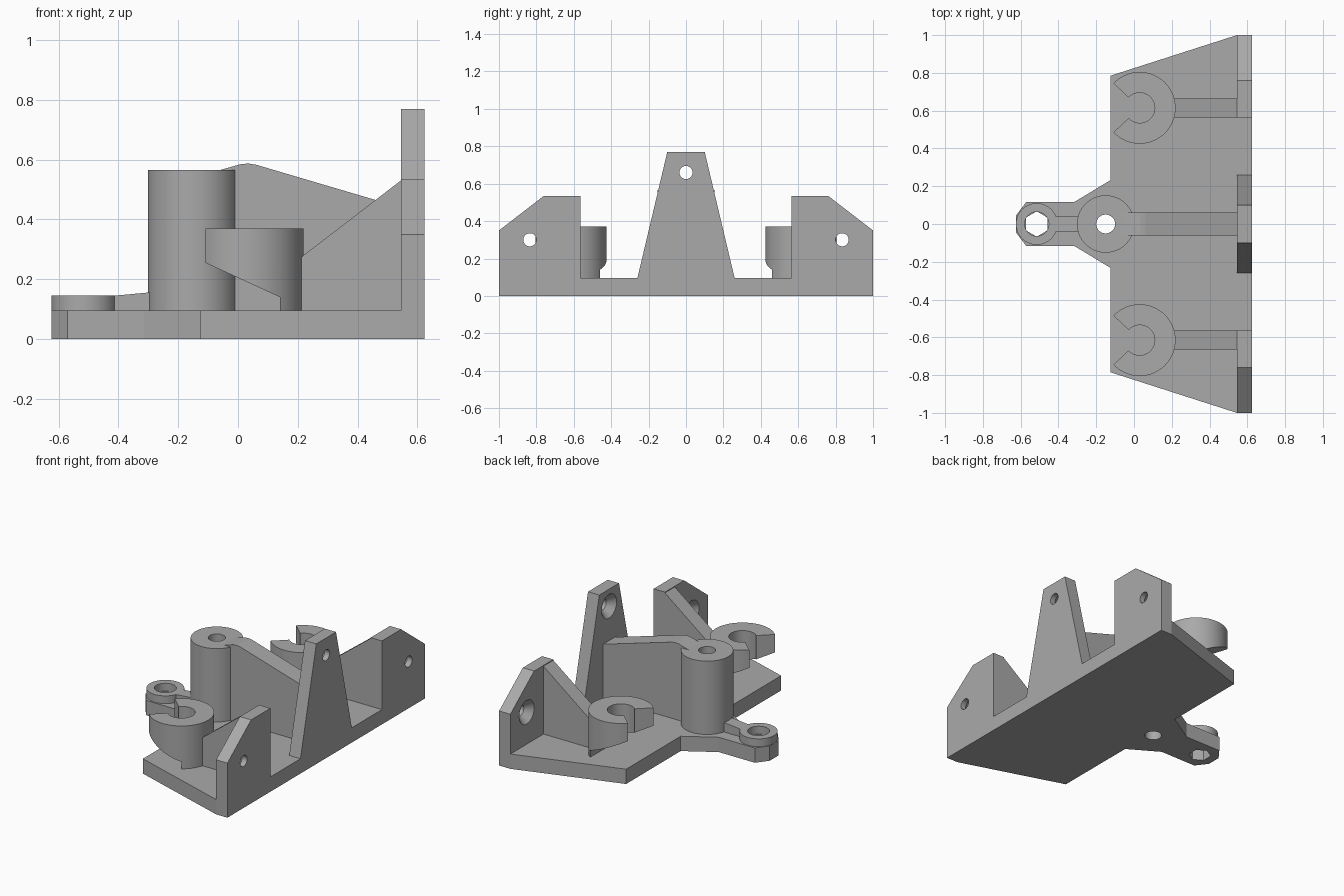
import bpy, bmesh, math
from mathutils import Vector

default = bpy.data.objects.get("Cube")
if default:
    bpy.data.objects.remove(default)

grey = bpy.data.materials.new("plain grey")
grey.use_nodes = True
COLOUR = (0.4, 0.4, 0.4, 1)
grey.diffuse_color = COLOUR
grey.node_tree.nodes["Principled BSDF"].inputs["Base Color"].default_value = COLOUR

AXES = {"x": lambda a, b, c: (c, a, b),
        "y": lambda a, b, c: (a, c, b),
        "z": lambda a, b, c: (a, b, c)}


def prism(name, outline, low, high, axis="z", top_outline=None):
    """Extrude a 2D outline along an axis, optionally tapering to another outline."""
    place = AXES[axis]
    bm = bmesh.new()
    start = [bm.verts.new(place(a, b, low)) for a, b in outline]
    end = [bm.verts.new(place(a, b, high)) for a, b in (top_outline or outline)]
    bm.faces.new(start)
    bm.faces.new(end)
    n = len(start)
    for i in range(n):
        j = (i + 1) % n
        bm.faces.new((start[i], start[j], end[j], end[i]))
    bmesh.ops.recalc_face_normals(bm, faces=bm.faces)
    mesh = bpy.data.meshes.new(name)
    bm.to_mesh(mesh)
    bm.free()
    mesh.materials.append(grey)
    obj = bpy.data.objects.new(name, mesh)
    bpy.context.collection.objects.link(obj)
    return obj


def arc(centre, radius, start=0, end=360, steps=48):
    """Points on an arc; a full turn leaves out the repeated last point."""
    count = steps if end - start == 360 else steps + 1
    angles = [math.radians(start + (end - start) * i / steps) for i in range(count)]
    return [(centre[0] + radius * math.cos(t), centre[1] + radius * math.sin(t)) for t in angles]


def cut(obj, *cutters):
    """Subtract the cutters from the object and remove them."""
    for cutter in cutters:
        mod = obj.modifiers.new("cut", "BOOLEAN")
        mod.operation = "DIFFERENCE"
        mod.solver = "EXACT"
        mod.object = cutter
    evaluated = obj.evaluated_get(bpy.context.evaluated_depsgraph_get())
    mesh = bpy.data.meshes.new_from_object(evaluated)
    obj.modifiers.clear()
    obj.data = mesh
    for cutter in cutters:
        bpy.data.objects.remove(cutter)


def smooth(obj):
    bpy.ops.object.select_all(action="DESELECT")
    obj.select_set(True)
    bpy.context.view_layer.objects.active = obj
    bpy.ops.object.shade_smooth_by_angle(angle=math.radians(30))


def mirrored(half):
    return half + [(a, -b) for a, b in reversed(half)]


FLOOR, WALL, BACK = 0.095, 0.545, 0.625
POST, EYE = (-0.15, 0), (-0.515, 0)

# Base plate with the post hole and a hexagonal nut pocket
base = prism("base_plate", mirrored([(WALL, 1), (-0.125, 0.785), (-0.125, 0.232),
             (-0.315, 0.117), (-0.57, 0.117), (-0.625, 0.045)]), 0, FLOOR)
cut(base, prism("post_cutter", arc(POST, 0.05), -0.1, 0.3),
    prism("nut_cutter", arc(EYE, 0.067, 30, 390, 6), -0.1, 0.3))
smooth(base)

# Upright wall with three tabs
half_wall = [(1, 0), (1, 0.35), (0.76, 0.535), (0.565, 0.535),
             (0.565, FLOOR), (0.26, FLOOR), (0.1, 0.77)]
wall = prism("back_wall", half_wall + [(-y, z) for y, z in reversed(half_wall)], WALL, BACK, "x")
cutters = []
for centre in ((0, 0.66), (0.835, 0.3), (-0.835, 0.3)):
    cutters.append(prism("screw_cutter", arc(centre, 0.035), 0.5, 0.7, "x"))
    cutters.append(prism("countersink_cutter", arc(centre, 0.08), WALL - 0.005, WALL + 0.045, "x",
                         arc(centre, 0.035)))
cut(wall, *cutters)
smooth(wall)

# Central post and front eyelet
for name, centre, radius, hole, top in (("centre_post", POST, 0.152, 0.05, 0.565),
                                        ("front_eyelet", EYE, 0.11, 0.064, 0.145)):
    tube = prism(name, arc(centre, radius, steps=64), FLOOR, top)
    cut(tube, prism("bore_cutter", arc(centre, hole), 0, 1))
    smooth(tube)

# Web joining the post to the wall
web = prism("centre_web", [(-0.01, FLOOR), (WALL, FLOOR), (WALL, 0.44), (0.46, 0.465),
            (0.06, 0.583), (0.035, 0.587), (0.01, 0.585), (-0.06, 0.565), (-0.06, 0.5),
            (-0.01, 0.5)], -0.06, 0.06, "y")

# Short bridge joining the post to the eyelet
prism("eyelet_bridge", [(-0.42, FLOOR), (-0.28, FLOOR), (-0.28, 0.157), (-0.42, 0.144)],
      -0.04, 0.04, "y")

# Open clamps on a cut-away foot, each with a sloping web
for side, sign in (("left", 1), ("right", -1)):
    y = 0.615 * sign
    centre = (0.03, y)
    ring = arc(centre, 0.19, -137, 137, 56) + arc(centre, 0.08, -137, 137, 40)[::-1]
    clamp = prism(side + "_clamp", ring, FLOOR, 0.37)
    cut(clamp, prism("foot_cutter", [(-0.3, 0), (0.14, 0), (0.14, 0.14), (-0.11, 0.255),
                     (-0.3, 0.342)], y - 0.3, y + 0.3, "y"))
    smooth(clamp)
    prism(side + "_web", [(0.2, FLOOR), (WALL, FLOOR), (WALL, 0.53), (0.2, 0.265)],
          y - 0.05, y + 0.05, "y")
